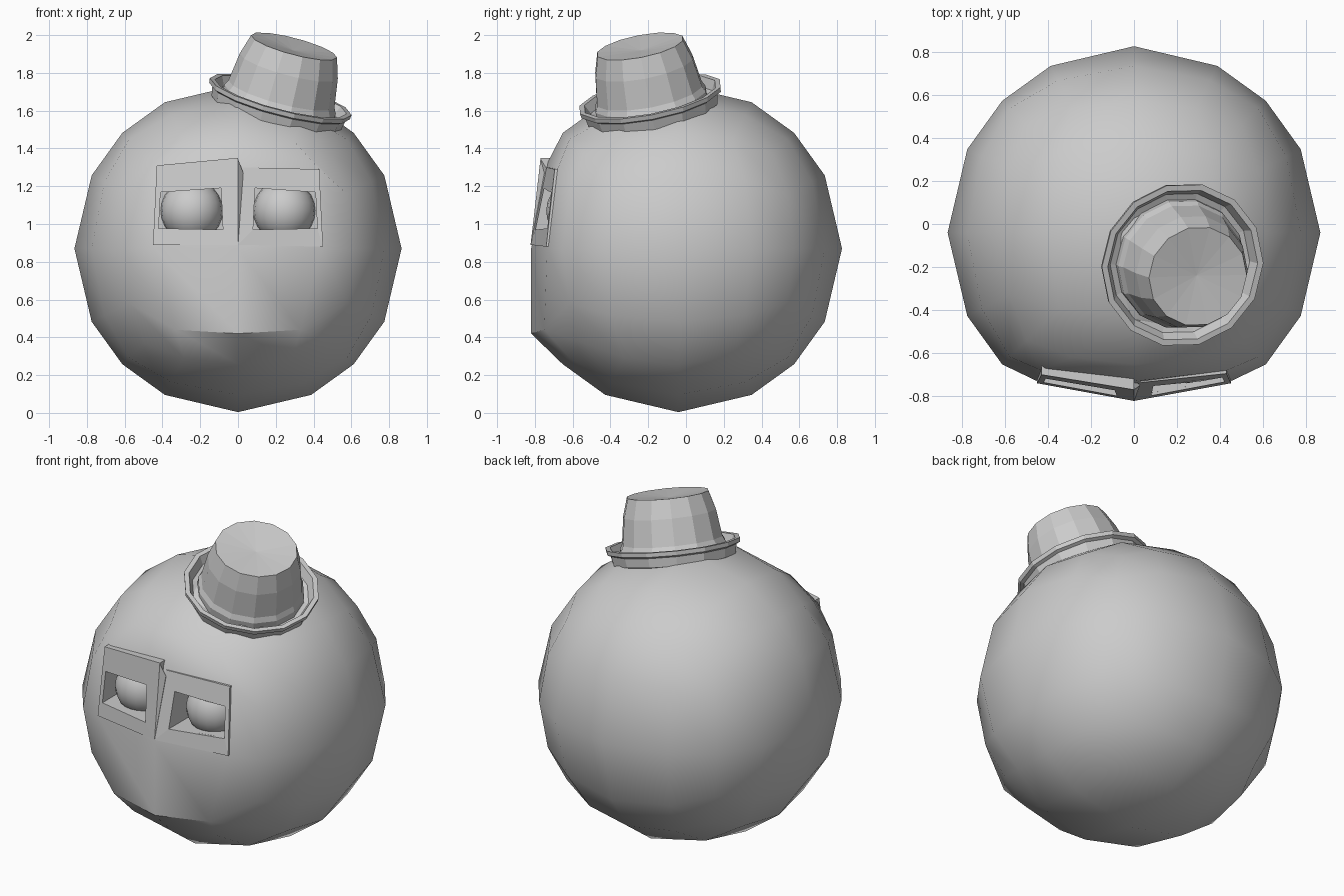
import bpy, bmesh
from math import sin, cos, pi, radians
from mathutils import Vector

if "Cube" in bpy.data.objects:
    bpy.data.objects.remove(bpy.data.objects["Cube"])

def make(name, verts, faces, smooth=None):
    bm = bmesh.new()
    vs = [bm.verts.new(v) for v in verts]
    for f in faces:
        bm.faces.new([vs[i] for i in f])
    bmesh.ops.recalc_face_normals(bm, faces=bm.faces)
    return finish(name, bm, smooth)

def finish(name, bm, smooth=None):
    me = bpy.data.meshes.new(name)
    bm.to_mesh(me)
    bm.free()
    ob = bpy.data.objects.new(name, me)
    bpy.context.collection.objects.link(ob)
    if smooth:
        me.shade_smooth()
        me.set_sharp_from_angle(angle=radians(smooth))
    return ob

def block(name, front, depth):
    """Four-cornered slab running back from its front corners."""
    back = [(x, y + depth, z) for x, y, z in front]
    return make(name, list(front) + back, [(0, 1, 2, 3), (7, 6, 5, 4)] +
                [(i, (i + 1) % 4, (i + 1) % 4 + 4, i + 4) for i in range(4)])

def cut(ob, cutter):
    m = ob.modifiers.new("socket", 'BOOLEAN')
    m.operation = 'DIFFERENCE'
    m.solver = 'EXACT'
    m.object = cutter

# Body: spherified cube with the front pressed into a face
R, C = 0.866, Vector((0, -0.04, 0.87))
FACE = {(0, 0): (0, -.82, .87), (1, 0): (.44, -.735, .87),
        (0, -1): (0, -.82, .42), (1, -1): (.33, -.75, .44),
        (0, 1): (0, -.73, 1.33), (1, 1): (.43, -.68, 1.29)}
bm = bmesh.new()
bmesh.ops.create_cube(bm, size=2)
bmesh.ops.subdivide_edges(bm, edges=bm.edges, cuts=3, use_grid_fill=True)
for v in bm.verts:
    x, y, z = v.co
    if y < -.99 and abs(x) < .9 and abs(z) < .9:
        fx, fy, fz = FACE[(round(abs(x) * 2), round(z * 2))]
        v.co = (-fx if x < 0 else fx, fy, fz)
    else:
        v.co = v.co.normalized() * R + C
body = finish("body", bm, 40)

# Raised brow on one side, shallow cheek plate on the other
brow = block("brow", [(-.43, -.70, 1.31), (0, -.77, 1.35),
                      (0, -.822, .89), (-.45, -.74, .89)], .09)
plate = block("eye_plate", [(.43, -.695, 1.29), (.02, -.738, 1.30),
                            (0, -.822, .89), (.45, -.74, .88)], .09)
# Narrow wedge between the two
make("nose_ridge", [(0, -.77, 1.345), (.028, -.75, 1.27), (0, -.823, .89), (0, -.68, 1.2)],
     [(0, 1, 2), (0, 3, 1), (1, 3, 2), (0, 2, 3)])

# Eye sockets and eyeballs
for side, s in (("left", -1), ("right", 1)):
    socket = block(side + "_socket_cutter",
                   [(s * .41, -1, 1.168), (s * .09, -1, 1.19),
                    (s * .08, -1, .97), (s * .42, -1, .977)], .42)
    socket.hide_render = True
    socket.hide_viewport = True
    socket.display_type = 'WIRE'
    cut(body, socket)
    cut(brow if s < 0 else plate, socket)
    bm = bmesh.new()
    bmesh.ops.create_uvsphere(bm, u_segments=20, v_segments=12, radius=.165)
    bmesh.ops.translate(bm, verts=bm.verts, vec=(s * .245, -.575, 1.07))
    finish(side + "_eye", bm, 60)

# Hat: turned profiles, tilted to one side
def lathe(name, profile, n, closed, smooth=None):
    q = Vector((0, 0, 1)).rotation_difference(Vector((.265, -.197, 1)))
    o = Vector((.225, -.19, 1.67))
    k = len(profile)
    verts = [o + q @ Vector((r * cos(2 * pi * i / n), r * sin(2 * pi * i / n), h))
             for i in range(n) for r, h in profile]
    faces = [(i * k + j, (i + 1) % n * k + j, (i + 1) % n * k + (j + 1) % k, i * k + (j + 1) % k)
             for i in range(n) for j in range(k if closed else k - 1)]
    ob = make(name, verts, faces, smooth)
    bm = bmesh.new()
    bm.from_mesh(ob.data)
    bmesh.ops.remove_doubles(bm, verts=bm.verts, dist=.0005)
    bmesh.ops.recalc_face_normals(bm, faces=bm.faces)
    bm.to_mesh(ob.data)
    bm.free()
    return ob

lathe("hat_crown", [(0, -.07), (.305, -.07), (.305, -.01), (.29, .02), (.268, .175),
                    (.235, .285), (0, .262)], 14, False)
lathe("hat_brim", [(.28, -.06), (.335, -.045), (.36, .005), (.388, .005),
                   (.385, -.02), (.365, -.03), (.355, -.085), (.28, -.10)], 14, True)
